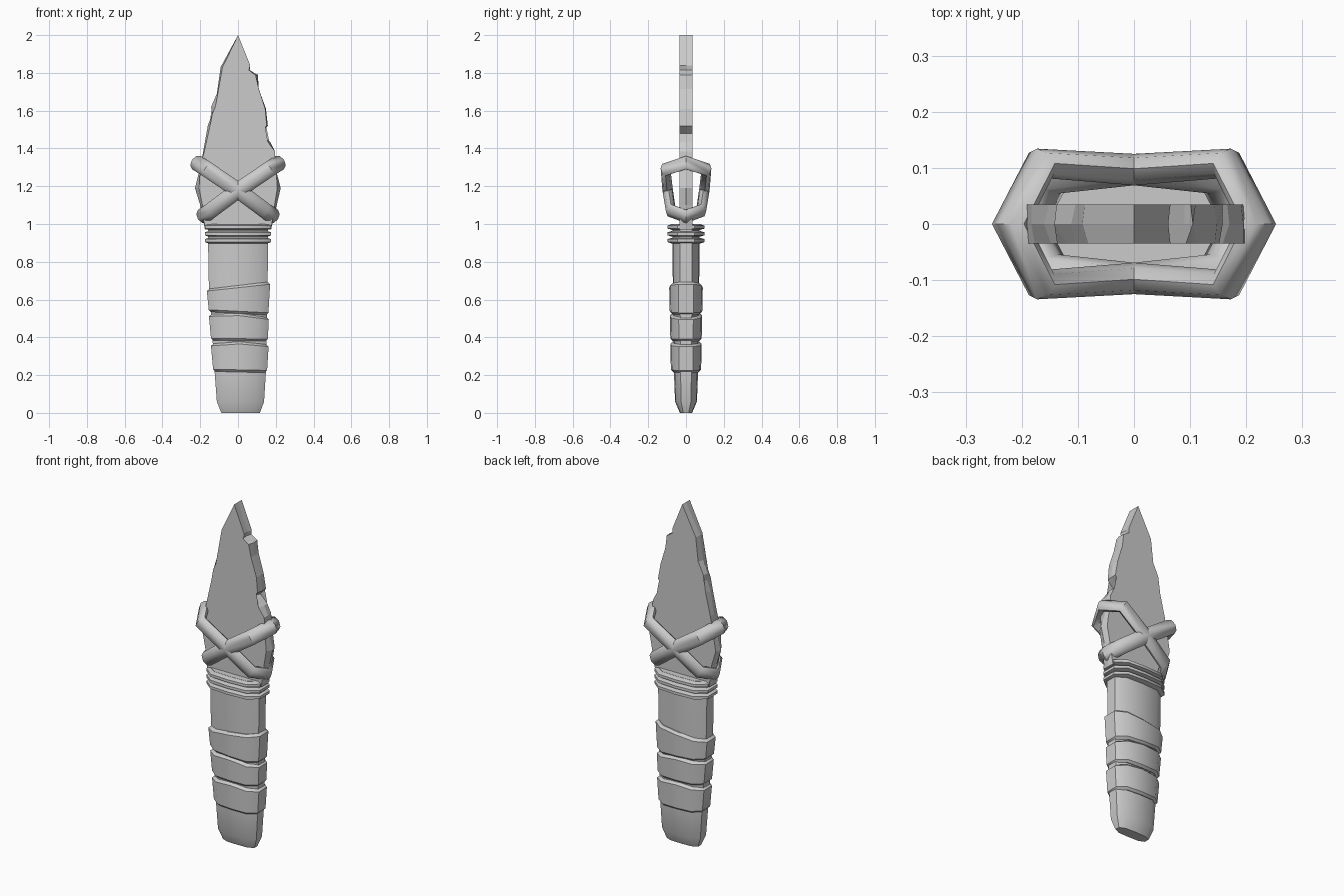
import bpy, bmesh, math
from mathutils import Vector

if "Cube" in bpy.data.objects:
    bpy.data.objects.remove(bpy.data.objects["Cube"])

stone = bpy.data.materials.new("plain_grey")
stone.diffuse_color = (0.6, 0.6, 0.6, 1)
stone.use_nodes = True
stone.node_tree.nodes["Principled BSDF"].inputs["Base Color"].default_value = stone.diffuse_color


def finish(name, bm, smooth=None):
    bmesh.ops.recalc_face_normals(bm, faces=bm.faces)
    me = bpy.data.meshes.new(name)
    bm.to_mesh(me)
    bm.free()
    ob = bpy.data.objects.new(name, me)
    bpy.context.collection.objects.link(ob)
    me.materials.append(stone)
    if smooth:
        bpy.context.view_layer.objects.active = ob
        ob.select_set(True)
        bpy.ops.object.shade_smooth_by_angle(angle=math.radians(smooth))
        ob.select_set(False)
    return ob


def skin(bm, rings, closed=False):
    """Join rings of points with quads, capping the ends unless closed."""
    loops = [[bm.verts.new(p) for p in r] for r in rings]
    n = len(loops[0])
    pairs = list(zip(loops, loops[1:])) + ([(loops[-1], loops[0])] if closed else [])
    for a, b in pairs:
        for i in range(n):
            j = (i + 1) % n
            bm.faces.new((a[i], a[j], b[j], b[i]))
    if not closed:
        caps = [bm.faces.new(loops[0]), bm.faces.new(loops[-1])]
        bmesh.ops.triangulate(bm, faces=caps)


def section(x0, x1, hy, z, tilt=0.0, sag=0.0):
    """Flattened ten-sided grip outline; tilt raises +x, sag lifts the middle."""
    unit = [(1, .45), (.66, .93), (0, 1), (-.66, .93), (-1, .45),
            (-1, -.45), (-.66, -.93), (0, -1), (.66, -.93), (1, -.45)]
    cx, hx = (x0 + x1) / 2, (x1 - x0) / 2
    return [Vector((cx + hx * u, hy * v, z + tilt * u + sag * (1 - abs(u)))) for u, v in unit]


# Grip core
bm = bmesh.new()
skin(bm, [section(-.088, .116, .032, 0), section(-.112, .138, .058, .06),
          section(-.124, .148, .064, .22), section(-.155, .157, .07, .7),
          section(-.16, .16, .072, 1.0)])
finish("grip", bm, 40)

# Three overlapping wrap bands: bottom z, top z, left/right at bottom and top, tilts
bands = [(.22, .365, -.132, .154, -.143, .162, -.003, -.002),
         (.385, .515, -.143, .158, -.154, .163, -.002, -.008),
         (.53, .675, -.155, .161, -.165, .17, -.008, .018)]
for k, (z0, z1, a0, b0, a1, b1, t0, t1) in enumerate(bands):
    bm = bmesh.new()
    sag = .012 if k < 2 else 0
    hy = .08 + .003 * k
    skin(bm, [section(a0 + .012, b0 - .012, hy - .012, z0 - .004, t0),
              section(a0, b0, hy, z0 + .008, t0),
              section(a1, b1, hy + .003, z1 - .012, t1, sag),
              section(a1 + .014, b1 - .014, hy - .010, z1, t1, sag)])
    finish("wrap_band_%d" % (k + 1), bm, 40)

# Cord rings under the blade
for k, z in enumerate((.912, .948, .984)):
    bm = bmesh.new()
    skin(bm, [section(-.155, .155, .075, z - .015), section(-.175, .175, .098, z - .008),
              section(-.175, .175, .098, z + .008), section(-.155, .155, .075, z + .015)])
    finish("cord_ring_%d" % (k + 1), bm, 40)

# Chipped blade: x, z, front inset, rim inset, back inset
outline = [(0, 2.0, 0, 0, 0), (.065, 1.84, 0, .004, 0), (.062, 1.815, -.004, .008, 0),
           (.09, 1.797, .01, 0, 0), (.105, 1.79, .012, 0, .004), (.11, 1.715, 0, .004, 0),
           (.148, 1.61, .004, 0, .006), (.158, 1.52, .006, 0, 0), (.122, 1.48, -.01, .012, 0),
           (.17, 1.435, .012, 0, .004), (.195, 1.385, 0, 0, .004), (.2, 1.29, 0, 0, 0),
           (.226, 1.19, .018, 0, .012), (.205, 1.1, .012, 0, .008), (.175, .97, 0, 0, 0),
           (-.175, .97, 0, 0, 0), (-.2, 1.1, .012, 0, .01), (-.228, 1.19, .022, 0, .01),
           (-.2, 1.3, 0, 0, 0), (-.183, 1.39, .006, 0, 0), (-.16, 1.52, .012, 0, .008),
           (-.137, 1.58, .0, 0, 0), (-.142, 1.62, .022, 0, .004), (-.112, 1.69, .006, 0, .008),
           (-.092, 1.83, .01, 0, .004)]
bm = bmesh.new()
skin(bm, [[(x - math.copysign(p[c], x), y, z) for p in outline for x, z in (p[:2],)]
          for c, y in ((2, -.035), (3, 0), (4, .035))])
finish("blade", bm)

# Crossed lashings: tilted loops of flattened cord
path = [(.22, 0, 1.325), (.165, .108, 1.29), (0, .097, 1.178), (-.145, .08, 1.07),
        (-.188, 0, 1.04), (-.145, -.08, 1.07), (0, -.097, 1.178), (.165, -.108, 1.29)]
for name, side in (("lashing_right", 1), ("lashing_left", -1)):
    pts = [Vector((side * x, y, z)) for x, y, z in path]
    up = Vector((-.57 * side, 0, .82))
    rings = []
    for i, p in enumerate(pts):
        t = (pts[(i + 1) % 8] - pts[i - 1]).normalized()
        out = t.cross(up).normalized()
        rings.append([p + up * .042 * math.cos(a) + out * .028 * math.sin(a)
                      for a in (math.tau * k / 8 for k in range(8))])
    bm = bmesh.new()
    skin(bm, rings, closed=True)
    finish(name, bm, 50)
